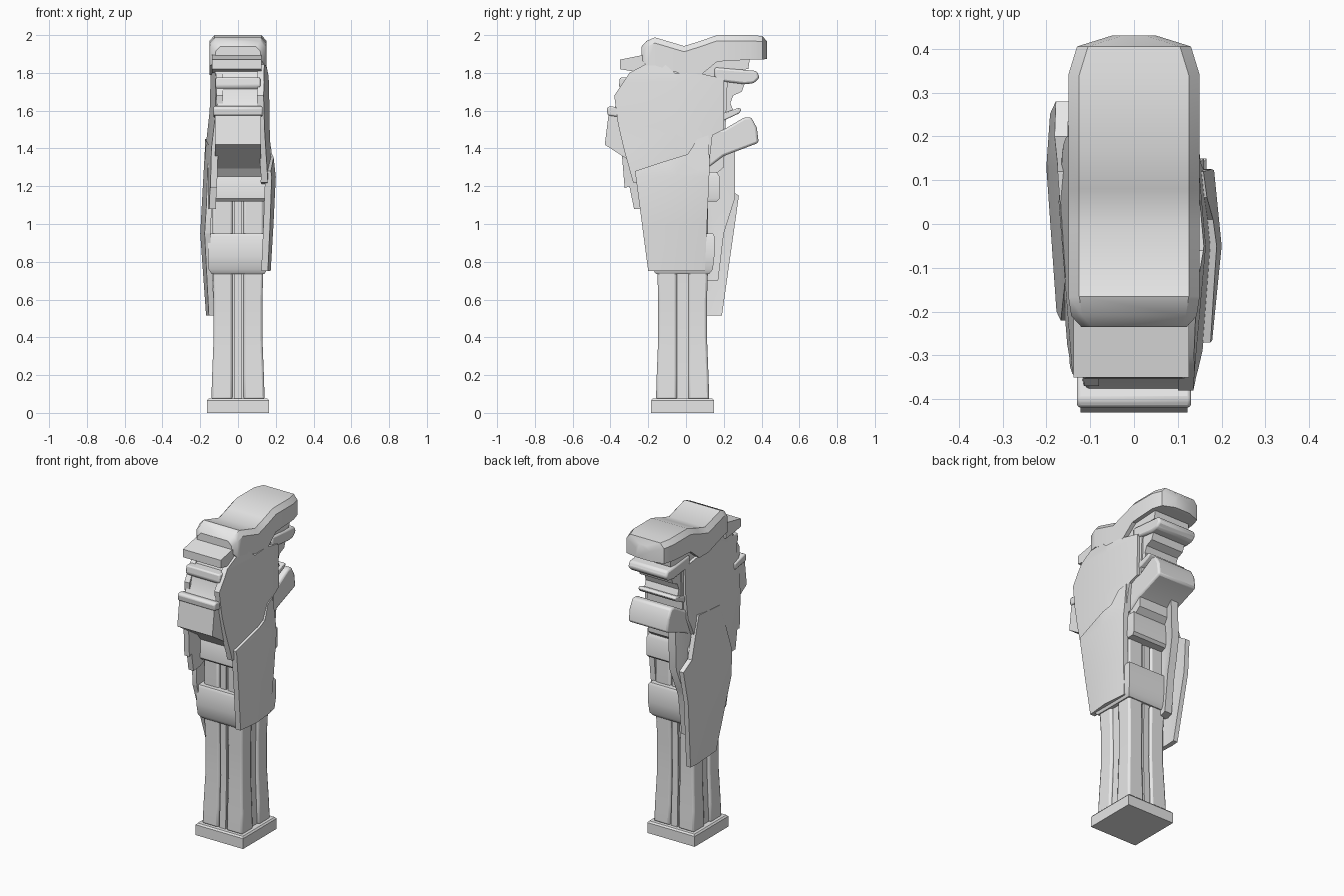
import bpy, bmesh, math

cube = bpy.data.objects.get("Cube")
if cube:
    bpy.data.objects.remove(cube, do_unlink=True)

stone = bpy.data.materials.new("grey stone")
stone.use_nodes = True
stone.diffuse_color = (0.8, 0.8, 0.8, 1)
stone.node_tree.nodes["Principled BSDF"].inputs["Base Color"].default_value = (0.8, 0.8, 0.8, 1)


def finish(bm, name, bevel=0.0, segments=2):
    bmesh.ops.recalc_face_normals(bm, faces=bm.faces)
    mesh = bpy.data.meshes.new(name)
    bm.to_mesh(mesh)
    bm.free()
    mesh.materials.append(stone)
    obj = bpy.data.objects.new(name, mesh)
    bpy.context.collection.objects.link(obj)
    if bevel:
        mod = obj.modifiers.new("worn edges", "BEVEL")
        mod.width, mod.segments, mod.limit_method = bevel, segments, "ANGLE"
    bpy.ops.object.select_all(action="DESELECT")
    obj.select_set(True)
    bpy.context.view_layer.objects.active = obj
    bpy.ops.object.shade_smooth_by_angle(angle=math.radians(35))
    return obj


def profile(name, points, x0, x1, bevel=0.0, segments=2):
    """Extrude a (y, z) profile from x0 to x1."""
    bm = bmesh.new()
    face = bm.faces.new([bm.verts.new((x0, y, z)) for y, z in points])
    new = bmesh.ops.extrude_face_region(bm, geom=[face])["geom"]
    bmesh.ops.translate(bm, vec=(x1 - x0, 0, 0),
                        verts=[v for v in new if isinstance(v, bmesh.types.BMVert)])
    return finish(bm, name, bevel, segments)


def loft(name, sections, y_mid=-0.018, bevel=0.0):
    """Stack rectangles given as (z, half width, half depth)."""
    bm = bmesh.new()
    rings = []
    for z, w, d in sections:
        rings.append([bm.verts.new((sx * w, y_mid + sy * d, z))
                      for sx, sy in ((-1, -1), (1, -1), (1, 1), (-1, 1))])
    for low, high in zip(rings, rings[1:]):
        for i in range(4):
            j = (i + 1) % 4
            bm.faces.new((low[i], low[j], high[j], high[i]))
    bm.faces.new(rings[0][::-1])
    bm.faces.new(rings[-1])
    return finish(bm, name, bevel)


def bulge(z, steps):
    for (z0, x0), (z1, x1) in zip(steps, steps[1:]):
        if z <= z1:
            return x0 + (x1 - x0) * (z - z0) / (z1 - z0)
    return steps[-1][1]


def plate(name, outline, side, steps, ridge, fall, thickness=0.035):
    """Bent side slab: outline in (y, z), pushed out by height and distance from a ridge."""
    bm = bmesh.new()
    bm.faces.new([bm.verts.new((0, y, z)) for y, z in outline])
    cuts = [((0, 0, z), (0, 0, 1)) for z, _ in steps] + [((0, ridge, 0), (0, 1, 0))]
    for co, no in cuts:
        bmesh.ops.bisect_plane(bm, geom=bm.verts[:] + bm.edges[:] + bm.faces[:],
                               plane_co=co, plane_no=no)
    bmesh.ops.triangulate(bm, faces=bm.faces[:])
    for v in bm.verts:
        v.co.x = side * (bulge(v.co.z, steps) - fall * abs(v.co.y - ridge))
    new = bmesh.ops.extrude_face_region(bm, geom=bm.faces[:])["geom"]
    bmesh.ops.translate(bm, vec=(-side * thickness, 0, 0),
                        verts=[v for v in new if isinstance(v, bmesh.types.BMVert)])
    return finish(bm, name)


# Foot and fluted shaft: four corner posts around a recessed core with a thin rib
loft("foot", [(0, .165, .167), (.065, .165, .167), (.075, .157, .159)])
loft("shaft_core", [(.07, .125, .124), (.4, .112, .113), (.75, .118, .118), (1.3, .118, .118)])
for sx in (-1, 1):
    for sy in (-1, 1):
        bm = bmesh.new()
        rings = []
        for z, r in ((.07, .141), (.2, .137), (.4, .129), (.6, .129), (.75, .134), (1.3, .134)):
            rings.append([bm.verts.new((sx * a, -.018 + sy * b, z))
                          for a, b in ((.03, .03), (r, .03), (r, r), (.03, r))])
        for low, high in zip(rings, rings[1:]):
            for i in range(4):
                j = (i + 1) % 4
                bm.faces.new((low[i], low[j], high[j], high[i]))
        bm.faces.new(rings[0])
        bm.faces.new(rings[-1])
        finish(bm, "shaft_corner", .012)
loft("shaft_rib", [(.07, .022, .137), (.4, .02, .125), (.75, .02, .13), (1.2, .02, .13)])

# Bands round the shaft
loft("lower_band", [(.735, .14, .14), (.76, .155, .16), (.83, .16, .168),
                    (.935, .16, .168), (.95, .152, .16)])
loft("upper_band", [(1.12, .145, .175), (1.135, .15, .19), (1.25, .15, .19), (1.275, .14, .175)], -.012)

# Solid body behind the side slabs
profile("body", [(-.2, 1.25), (-.32, 1.4), (-.33, 1.72), (-.24, 1.87), (.14, 1.87),
                 (.22, 1.76), (.2, 1.3), (.14, 1.25)], -.122, .125)

# Front console and mouldings
profile("front_console", [(-.19, 1.265), (-.43, 1.42), (-.41, 1.58), (-.3, 1.6), (-.15, 1.4)], -.122, .122)
profile("front_console_lip", [(-.415, 1.575), (-.42, 1.615), (-.4, 1.625), (-.3, 1.6), (-.3, 1.56)],
        -.13, .13, .008)
profile("front_neck", [(-.38, 1.61), (-.355, 1.66), (-.34, 1.73), (-.2, 1.73), (-.2, 1.61)], -.112, .112, .01)
profile("front_moulding", [(-.34, 1.71), (-.355, 1.73), (-.35, 1.775), (-.2, 1.78), (-.2, 1.71)],
        -.118, .118, .008)
profile("front_shelf", [(-.35, 1.82), (-.35, 1.87), (-.2, 1.9), (-.2, 1.8), (-.29, 1.81)], -.138, .125)

# Rear console and mouldings
profile("rear_console", [(.12, 1.3), (.2, 1.36), (.385, 1.43), (.375, 1.51), (.345, 1.565),
                         (.31, 1.565), (.2, 1.5), (.12, 1.5)], -.14, .135, .012)
profile("rear_console_lip", [(.15, 1.525), (.28, 1.585), (.295, 1.605), (.28, 1.615), (.15, 1.57)],
        -.13, .13, .006)
profile("rear_neck", [(.15, 1.56), (.25, 1.6), (.235, 1.64), (.25, 1.68), (.295, 1.7),
                      (.31, 1.74), (.15, 1.76)], -.115, .115)
profile("rear_moulding", [(.15, 1.76), (.31, 1.74), (.36, 1.745), (.39, 1.775), (.375, 1.81), (.15, 1.83)],
        -.135, .135, .012)
profile("rear_shelf", [(.15, 1.81), (.33, 1.82), (.34, 1.89), (.15, 1.89)], -.125, .125)

# Saddle-shaped cap with clipped corners
bm = bmesh.new()
spine = [(-.235, 1.87, 1.94, .12), (-.21, 1.84, 1.968, .143), (-.165, 1.84, 1.988, .15),
         (-.01, 1.79, 1.942, .15), (.08, 1.79, 1.97, .15), (.165, 1.86, 2.0, .15),
         (.34, 1.87, 2.0, .15), (.405, 1.87, 1.995, .13), (.43, 1.875, 1.965, .05)]
ribs = []
for y, low, high, w in spine:
    t = min(.03, (high - low) * .4)
    ribs.append([bm.verts.new((x, y, z)) for x, z in
                 ((-w, low), (w, low), (w, high - t), (w - .025, high), (-w + .025, high), (-w, high - t))])
for a, b in zip(ribs, ribs[1:]):
    for i in range(6):
        j = (i + 1) % 6
        bm.faces.new((a[i], a[j], b[j], b[i]))
bm.faces.new(ribs[0])
bm.faces.new(ribs[-1])
finish(bm, "cap")

# Upper side slabs, with broken lower corners
upper = [(-.15, 1.88), (-.3, 1.8), (-.38, 1.68), (-.36, 1.53), (-.33, 1.4), (-.28, 1.22),
         (-.1, 1.2), (.12, 1.3), (.14, 1.47), (.2, 1.5), (.2, 1.77), (.06, 1.8), (-.06, 1.8)]
plate("side_slab_positive", upper, 1,
      [(1.1, .165), (1.25, .178), (1.5, .168), (1.75, .164), (1.9, .15)], -.05, .09)
broken = [(-.15, 1.87), (-.3, 1.79), (-.37, 1.68), (-.35, 1.5), (-.325, 1.19), (-.3, 1.2),
          (-.275, 1.08), (-.2, 1.08), (.1, 1.2), (.2, 1.45), (.2, 1.77), (.06, 1.8)]
plate("side_slab_negative", broken, -1,
      [(1.0, .18), (1.4, .172), (1.6, .15), (1.9, .142)], .05, .08)

# Lower side slabs and rear strip
lower = [(-.2, .75), (.1, .75), (.125, 1.3), (.12, 1.47), (.06, 1.45), (.01, 1.37),
         (-.12, 1.33), (-.27, 1.28)]
plate("lower_slab_positive", lower, 1,
      [(.7, .17), (1.0, .188), (1.25, .2), (1.5, .172)], -.05, .1)
tall = [(-.08, .515), (.19, .515), (.28, 1.15), (.2, 1.2), (.12, 1.45), (-.12, 1.42), (-.22, 1.1), (-.2, .95)]
plate("lower_slab_negative", tall, -1,
      [(.5, .168), (.95, .2), (1.4, .175)], .13, .07, .03)
strip = [(.1, .7), (.17, .7), (.2, .95), (.26, 1.14), (.26, 1.39), (.2, 1.4), (.1, 1.3)]
plate("rear_strip", strip, -1, [(.6, .15), (1.0, .16), (1.4, .15)], .12, .3, .05)
